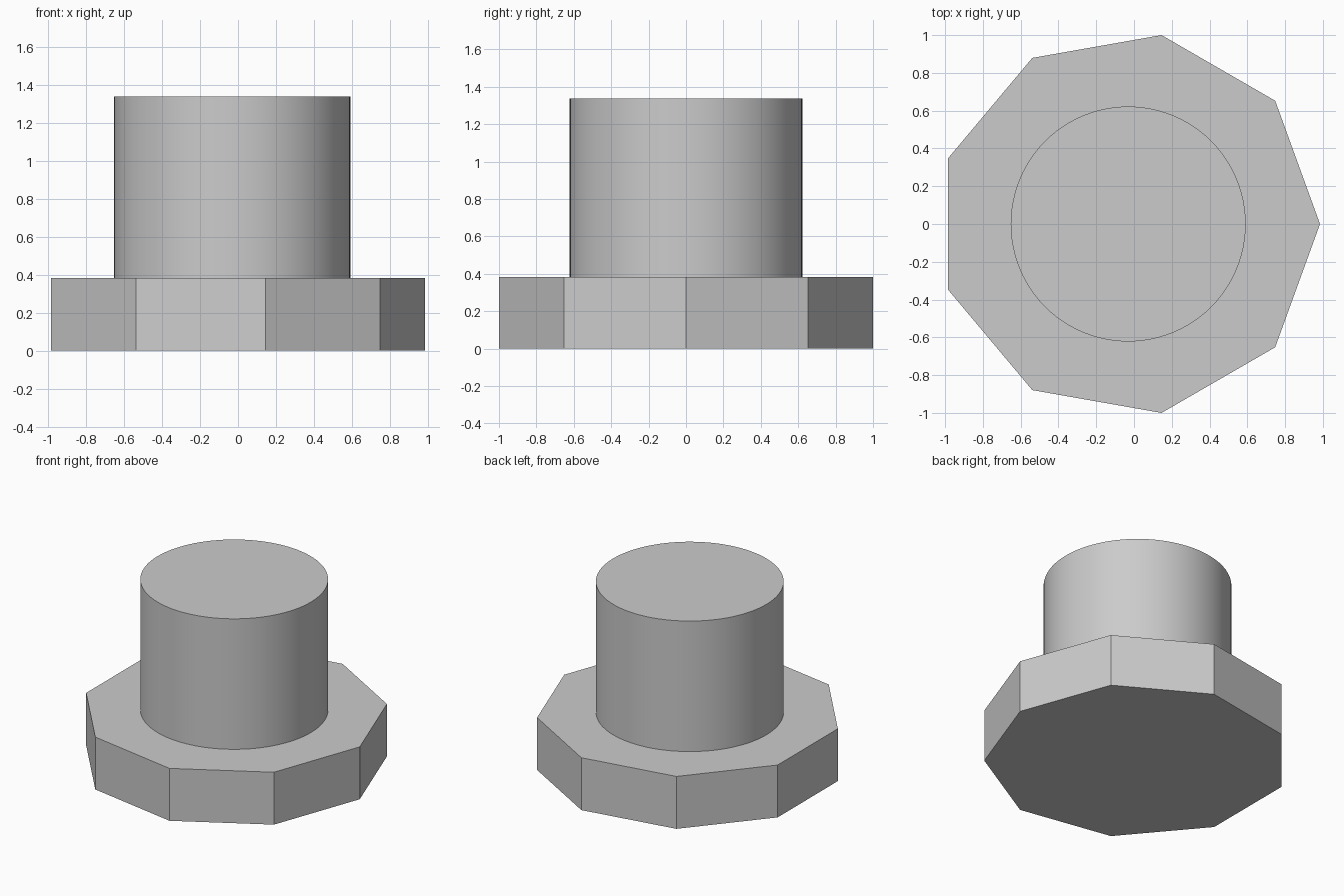
import bpy
import bmesh
from math import cos, sin, pi, radians

cube = bpy.data.objects.get("Cube")
if cube:
    bpy.data.objects.remove(cube, do_unlink=True)

# Single plain metal colour
GREY = (0.6, 0.6, 0.6, 1.0)
metal = bpy.data.materials.new("grey metal")
metal.use_nodes = True
metal.diffuse_color = GREY
metal.node_tree.nodes["Principled BSDF"].inputs["Base Color"].default_value = GREY

# A regular nonagon is 2 wide across y; its axis sits left of its middle in x
HEAD_RADIUS = 1 / sin(radians(80))
AXIS_X = -HEAD_RADIUS * (1 - cos(pi / 9)) / 2


def prism(name, sides, radius, bottom, top):
    """Upright regular prism with its first corner pointing along +x."""
    bm = bmesh.new()
    ring = [bm.verts.new((radius * cos(2 * pi * i / sides),
                          radius * sin(2 * pi * i / sides), 0))
            for i in range(sides)]
    base = bm.faces.new(ring)
    extruded = bmesh.ops.extrude_face_region(bm, geom=[base], use_keep_orig=True)
    upper = [v for v in extruded["geom"] if isinstance(v, bmesh.types.BMVert)]
    bmesh.ops.translate(bm, verts=upper, vec=(0, 0, top - bottom))
    bmesh.ops.recalc_face_normals(bm, faces=bm.faces)
    mesh = bpy.data.meshes.new(name)
    bm.to_mesh(mesh)
    bm.free()
    mesh.materials.append(metal)
    obj = bpy.data.objects.new(name, mesh)
    obj.location = (AXIS_X, 0, bottom)
    bpy.context.collection.objects.link(obj)
    return obj


# Nine-sided flat-faced head
prism("bolt_head", 9, HEAD_RADIUS, 0, 0.383)

# Smooth round shank standing on the head
shank = prism("round_shank", 96, 0.622, 0.383, 1.337)
bpy.ops.object.select_all(action="DESELECT")
shank.select_set(True)
bpy.context.view_layer.objects.active = shank
bpy.ops.object.shade_smooth_by_angle(angle=radians(30))
